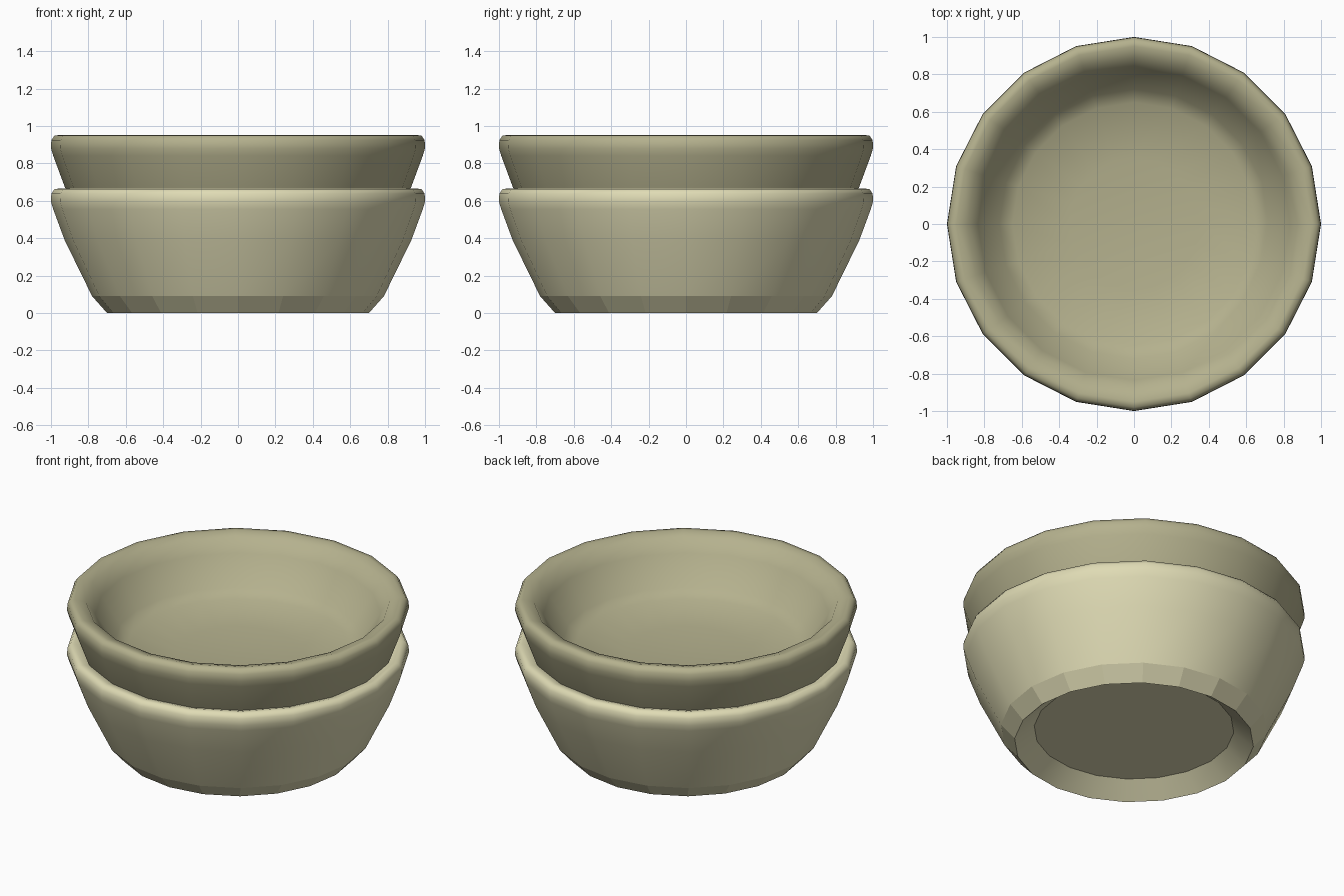
import bpy, bmesh, math

if "Cube" in bpy.data.objects:
    bpy.data.objects.remove(bpy.data.objects["Cube"])

SIDES = 20
# radius, height pairs: underside, foot, outer wall, lip, inner wall, floor
PROFILE = [(0.585, 0.09), (0.70, 0.0), (0.78, 0.09), (0.927, 0.39),
           (0.988, 0.555), (1.0, 0.595), (0.998, 0.638), (0.98, 0.664),
           (0.95, 0.665), (0.89, 0.648), (0.835, 0.57), (0.72, 0.40), (0.65, 0.36),
           (0.35, 0.325)]


def bowl(name, z, colour):
    bm = bmesh.new()
    rings = []
    for r, h in PROFILE:
        rings.append([bm.verts.new((r * math.cos(2 * math.pi * i / SIDES),
                                    r * math.sin(2 * math.pi * i / SIDES), h))
                      for i in range(SIDES)])
    for a, b in zip(rings, rings[1:]):
        for i in range(SIDES):
            j = (i + 1) % SIDES
            bm.faces.new((a[i], a[j], b[j], b[i]))
    # underside disc and dished floor
    bm.faces.new(rings[0][::-1])
    centre = bm.verts.new((0, 0, 0.315))
    for i in range(SIDES):
        bm.faces.new((rings[-1][i], rings[-1][(i + 1) % SIDES], centre))
    bmesh.ops.recalc_face_normals(bm, faces=bm.faces)
    for f in bm.faces:
        f.smooth = True
    # crisp creases around the foot
    for k in (0, 1, 2):
        ring = set(rings[k])
        for e in bm.edges:
            if e.verts[0] in ring and e.verts[1] in ring:
                e.smooth = False
    # faceted foot band
    for f in bm.faces:
        if all(v in rings[1] or v in rings[2] for v in f.verts):
            f.smooth = False
    me = bpy.data.meshes.new(name)
    bm.to_mesh(me)
    bm.free()
    ob = bpy.data.objects.new(name, me)
    ob.location.z = z
    bpy.context.collection.objects.link(ob)
    mat = bpy.data.materials.new(name + "_clay")
    mat.diffuse_color = colour
    mat.use_nodes = True
    mat.node_tree.nodes["Principled BSDF"].inputs["Base Color"].default_value = mat.diffuse_color
    me.materials.append(mat)


# two nested bowls, the lower one paler
bowl("lower_bowl", 0.0, (0.74, 0.71, 0.46, 1))
bowl("upper_bowl", 0.286, (0.46, 0.44, 0.27, 1))
